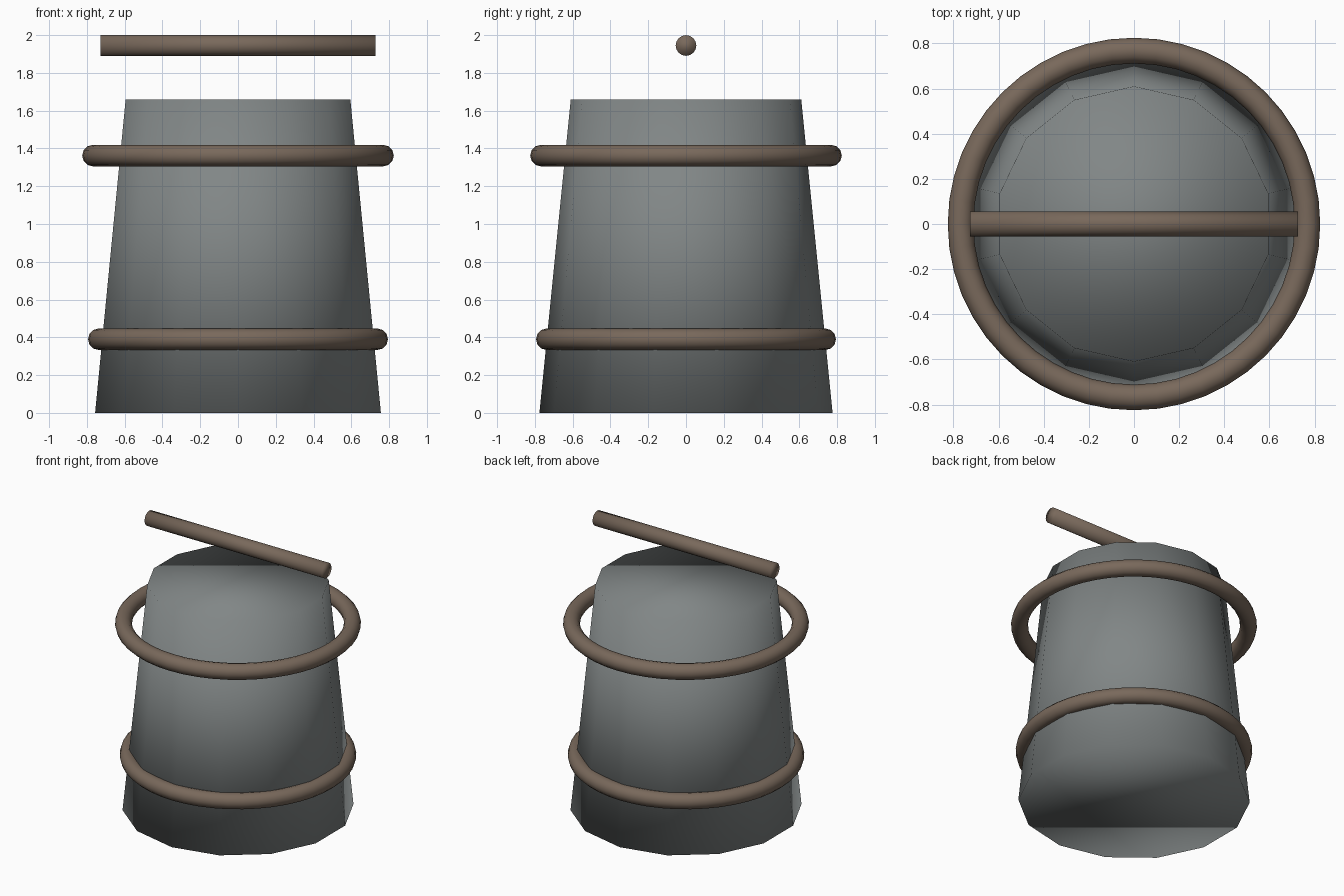
import bpy
import math

cube = bpy.data.objects.get("Cube")
if cube:
    bpy.data.objects.remove(cube, do_unlink=True)


def make_material(name, color):
    mat = bpy.data.materials.new(name)
    mat.use_nodes = True
    mat.diffuse_color = color
    mat.node_tree.nodes["Principled BSDF"].inputs["Base Color"].default_value = color
    return mat


def finish(name, mat):
    obj = bpy.context.object
    obj.name = name
    obj.data.materials.append(mat)
    bpy.ops.object.shade_smooth()
    return obj


grey = make_material("slate_grey", (0.22, 0.24, 0.24, 1))
brown = make_material("wood_brown", (0.19, 0.14, 0.105, 1))

# Tapered bucket body, closed at both ends and softly shaded throughout
HEIGHT = 1.66
bpy.ops.mesh.primitive_cone_add(vertices=14, radius1=0.776, radius2=0.61,
                                depth=HEIGHT, location=(0, 0, HEIGHT / 2))
finish("bucket_body", grey)

# Two hoops around the body
for name, radius, z in (("lower_hoop", 0.737, 0.39), ("upper_hoop", 0.768, 1.362)):
    bpy.ops.mesh.primitive_torus_add(major_radius=radius, minor_radius=0.057,
                                     major_segments=48, minor_segments=12,
                                     location=(0, 0, z))
    finish(name, brown)

# Straight handle bar floating over the top
bpy.ops.mesh.primitive_cylinder_add(vertices=16, radius=0.055, depth=1.454,
                                    location=(0, 0, 1.945),
                                    rotation=(0, math.pi / 2, 0))
finish("handle_bar", brown)
